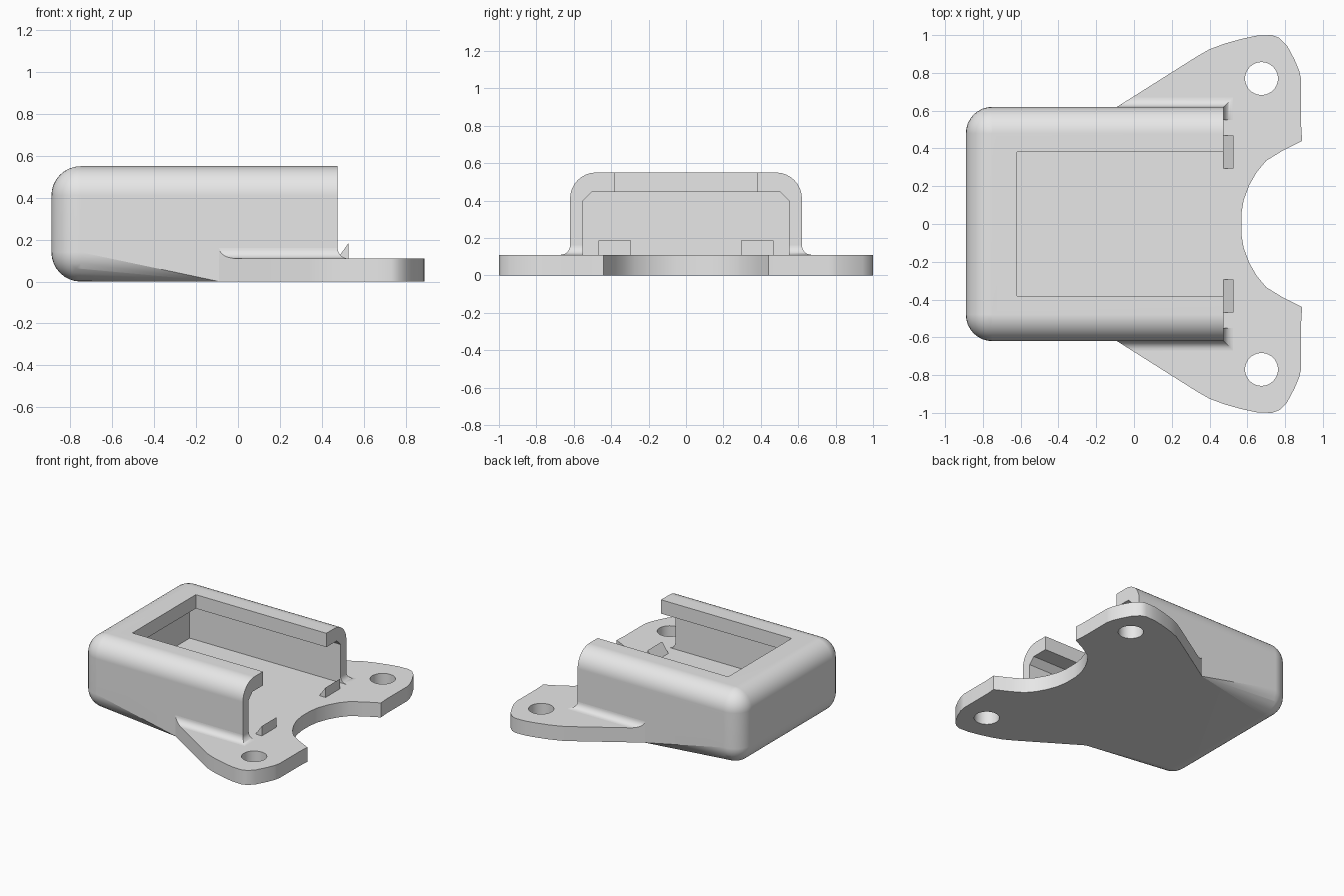
import bpy, bmesh
from math import sin, cos, pi, radians
from mathutils import Matrix, Vector

default = bpy.data.objects.get("Cube")
if default:
    bpy.data.objects.remove(default, do_unlink=True)

grey = bpy.data.materials.new("light_grey")
grey.use_nodes = True
colour = (0.8, 0.8, 0.8, 1)
grey.diffuse_color = colour
grey.node_tree.nodes["Principled BSDF"].inputs["Base Color"].default_value = colour

# Main sizes
BACK, MOUTH = -0.89, 0.475
SIDE, INNER = 0.62, 0.55
TOP, FLOOR = 0.55, 0.11
R = 0.14
LUG_X = -0.09
SLOPE = 0.62


def finish(name, bm):
    bmesh.ops.recalc_face_normals(bm, faces=bm.faces)
    mesh = bpy.data.meshes.new(name)
    bm.to_mesh(mesh)
    bm.free()
    mesh.materials.append(grey)
    obj = bpy.data.objects.new(name, mesh)
    bpy.context.collection.objects.link(obj)
    return obj


def loft(name, rings):
    """Closed solid through matching rings of points."""
    bm = bmesh.new()
    loops = [[bm.verts.new(p) for p in ring] for ring in rings]
    n = len(loops[0])
    for a, b in zip(loops, loops[1:]):
        for i in range(n):
            j = (i + 1) % n
            bm.faces.new((a[i], a[j], b[j], b[i]))
    bm.faces.new(loops[0])
    bm.faces.new(loops[-1])
    return finish(name, bm)


def activate(obj):
    bpy.ops.object.select_all(action='DESELECT')
    obj.select_set(True)
    bpy.context.view_layer.objects.active = obj


def combine(obj, other, operation):
    activate(obj)
    mod = obj.modifiers.new("combine", 'BOOLEAN')
    mod.object, mod.operation, mod.solver = other, operation, 'EXACT'
    bpy.ops.object.modifier_apply(modifier=mod.name)
    bpy.data.objects.remove(other, do_unlink=True)


def smooth(obj):
    activate(obj)
    bpy.ops.object.shade_smooth_by_angle(angle=radians(32))
    mod = obj.modifiers.new("even_shading", 'WEIGHTED_NORMAL')
    mod.keep_sharp = True


# Housing: rounded closed end, square-bottomed open end
bm = bmesh.new()
for s in (-1, 1):
    for z in (R, TOP - R):
        bmesh.ops.create_uvsphere(bm, u_segments=32, v_segments=16, radius=R,
                                  matrix=Matrix.Translation((BACK + R, s * (SIDE - R), z)))
    for i in range(9):
        a = i * pi / 16
        bm.verts.new((MOUTH, s * (SIDE - R + R * cos(a)), TOP - R + R * sin(a)))
    for x in (LUG_X, MOUTH):
        bm.verts.new((x, s * SIDE, 0))
points = [v.co.copy() for v in bm.verts]
bm.free()
bm = bmesh.new()
for p in points:
    bm.verts.new(p)
hull = bmesh.ops.convex_hull(bm, input=bm.verts)
bmesh.ops.delete(bm, geom=list({v for v in bm.verts if not v.link_faces}), context='VERTS')
bmesh.ops.dissolve_limit(bm, angle_limit=radians(0.5), verts=bm.verts, edges=bm.edges)
housing = finish("housing", bm)

# Hollow with chamfered ceiling, then the window in the roof
half = [(INNER, FLOOR), (INNER, 0.4), (0.505, 0.445)]
section = half + [(-y, z) for y, z in reversed(half)]
hollow = loft("hollow", [[(x, y, z) for y, z in section] for x in (-0.79, 0.7)])
combine(housing, hollow, 'DIFFERENCE')
window = [(-0.62, -0.38), (0.7, -0.38), (0.7, 0.38), (-0.62, 0.38)]
opening = loft("opening", [[(x, y, z) for x, y in window] for z in (0.3, 0.7)])
combine(housing, opening, 'DIFFERENCE')

# Flange with two rounded lugs and a scooped end
edge = [(-0.12, 0.601), (0.33, 0.885), (0.40, 0.925), (0.48, 0.955), (0.57, 0.98),
        (0.65, 0.997), (0.73, 1.0), (0.77, 0.985), (0.81, 0.945), (0.85, 0.87),
        (0.875, 0.81), (0.885, 0.765), (0.885, 0.52), (0.89, 0.44), (0.79, 0.39),
        (0.70, 0.335), (0.65, 0.275), (0.61, 0.205), (0.58, 0.125), (0.568, 0.05)]
outline = edge + [(x, -y) for x, y in reversed(edge)]
flange = loft("flange", [[(x, y, z) for x, y in outline] for z in (0, FLOOR)])
for s in (-1, 1):
    ring = [(0.675 + 0.087 * cos(i * pi / 20), s * 0.77 + 0.087 * sin(i * pi / 20))
            for i in range(40)]
    hole = loft("screw_hole", [[(x, y, z) for x, y in ring] for z in (-0.1, 0.3)])
    combine(flange, hole, 'DIFFERENCE')
combine(housing, flange, 'UNION')
smooth(housing)

# Concave fillets where the walls meet the flange, and the retaining clips
F = 0.05
arc = [(F * (1 - cos(i * pi / 16)), F * (1 - sin(i * pi / 16))) for i in range(9)]
profile = arc + [(-0.003, 0), (-0.003, F)]
profile[8] = (F, 0)
profile = [(F - F * sin(i * pi / 16), F - F * cos(i * pi / 16)) for i in range(9)]
profile += [(-0.003, F), (-0.003, -0.003), (F, -0.003)]
for s, side in ((-1, "right"), (1, "left")):
    path = [[(LUG_X + d / SLOPE, s * (SIDE + d), FLOOR + h) for d, h in profile],
            [(MOUTH + d, s * (SIDE + d), FLOOR + h) for d, h in profile],
            [(MOUTH + d, s * INNER, FLOOR + h) for d, h in profile]]
    smooth(loft(side + "_wall_fillet", path))
    wedge = [(MOUTH, FLOOR - 0.01), (0.528, FLOOR - 0.01), (0.528, 0.185), (MOUTH, FLOOR)]
    loft(side + "_clip", [[(x, s * y, z) for x, z in wedge] for y in (0.295, 0.468)])
